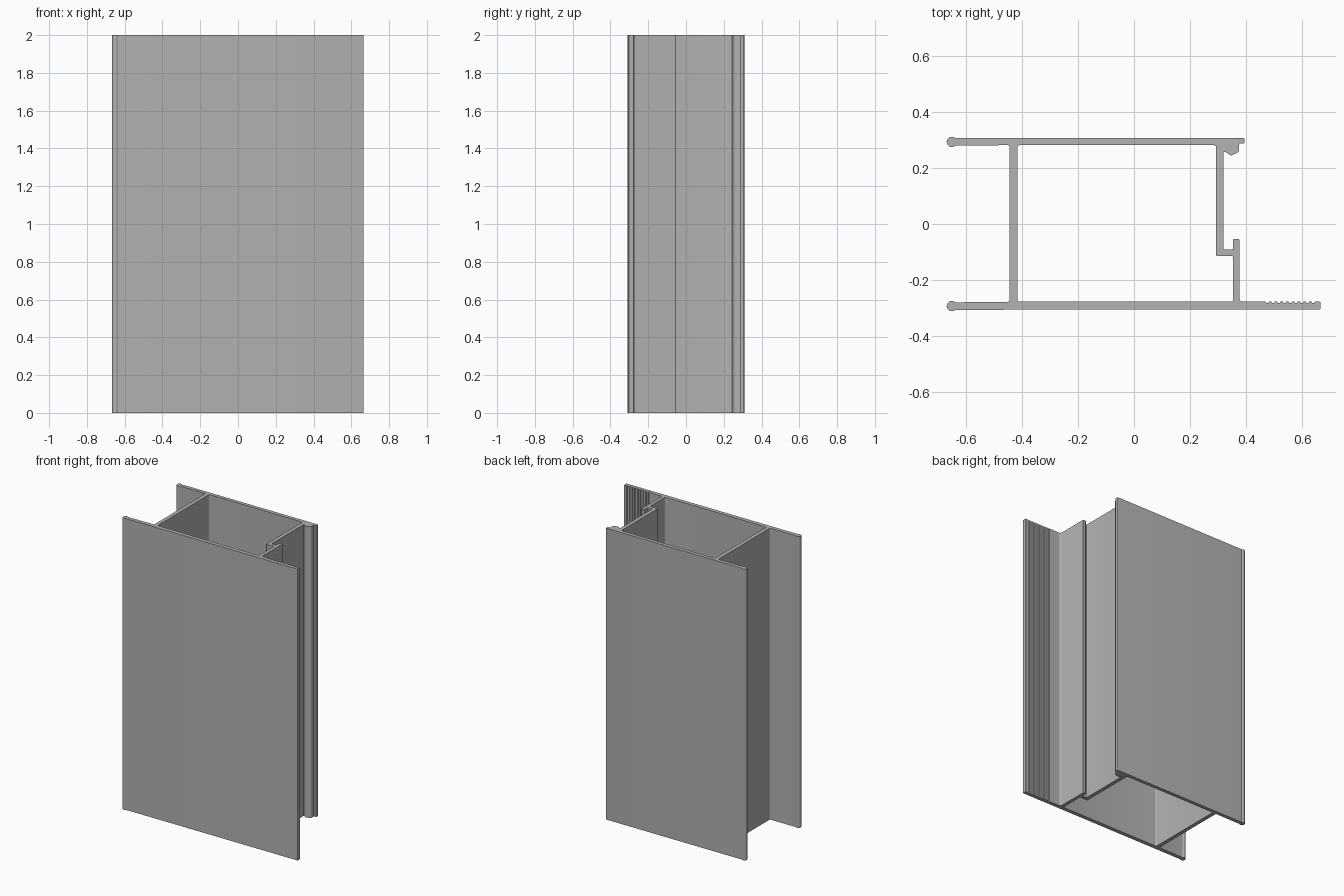
import bpy
from math import cos, sin, pi, radians
from mathutils import Vector

cube = bpy.data.objects.get("Cube")
if cube:
    bpy.data.objects.remove(cube, do_unlink=True)

HEIGHT = 2.0
BACK_OUT, BACK_IN = 0.307, 0.281      # back plate faces
FRONT_OUT, FRONT_IN = -0.304, -0.277  # front plate faces
BULB_X, BULB_R = -0.649, 0.0185
WALL_L, WALL_R = -0.443, -0.416       # left web

aluminium = bpy.data.materials.new("aluminium_grey")
aluminium.use_nodes = True
grey = (0.445, 0.445, 0.445, 1)
aluminium.diffuse_color = grey
aluminium.node_tree.nodes["Principled BSDF"].inputs["Base Color"].default_value = grey


def fillet(corners, steps=4):
    """Round each (x, y, radius) corner of a closed outline."""
    out = []
    for i, (x, y, r) in enumerate(corners):
        p = Vector((x, y))
        if r == 0:
            out.append(p)
            continue
        a = p + (Vector(corners[i - 1][:2]) - p).normalized() * r
        b = p + (Vector(corners[(i + 1) % len(corners)][:2]) - p).normalized() * r
        for k in range(steps + 1):
            t = k / steps
            out.append(a * (1 - t) ** 2 + p * 2 * t * (1 - t) + b * t * t)
    return out


def bulb(y, steps=16):
    """Rounded bead on the free edge, running from upper neck round to lower neck."""
    start, sweep = radians(46), radians(268)
    return [(BULB_X + BULB_R * cos(start + sweep * k / steps),
             y + BULB_R * sin(start + sweep * k / steps), 0) for k in range(steps + 1)]


# Fine grip grooves along the inner face of the front lip, right to left
grooves = []
for k in reversed(range(9)):
    x = 0.475 + 0.0205 * k
    grooves += [(x + 0.006, FRONT_IN, 0), (x + 0.003, FRONT_IN - 0.005, 0),
                (x - 0.003, FRONT_IN - 0.005, 0), (x - 0.006, FRONT_IN, 0)]

# Outer outline, counter-clockwise from the front bead
outer = bulb(-0.2925)
outer += [(0.665, FRONT_OUT, 0.004), (0.665, FRONT_IN, 0.004)] + grooves
# upright lip and stepped right web
outer += [(0.376, FRONT_IN, 0.013), (0.376, -0.053, 0.005), (0.353, -0.053, 0.005),
          (0.353, -0.090, 0.004), (0.319, -0.090, 0.004)]
# gasket hook and end of the back plate
outer += [(0.319, 0.257, 0.003), (0.325, 0.257, 0.002), (0.346, 0.243, 0.005),
          (0.375, 0.258, 0.004), (0.375, 0.286, 0.003), (0.393, 0.286, 0.003),
          (0.393, BACK_OUT, 0.004)]
# back bead, then the open channel on the left
outer += bulb(0.2925)
outer += [(WALL_L, BACK_IN, 0.008), (WALL_L, FRONT_IN, 0.008)]

# Hollow chamber
chamber = [(WALL_R, FRONT_IN, 0.01), (WALL_R, BACK_IN, 0.01), (0.293, BACK_IN, 0.01),
           (0.293, -0.114, 0.003), (0.353, -0.114, 0.004), (0.353, FRONT_IN, 0.008)]

# Extrude the section to full height
section = bpy.data.curves.new("frame_profile", "CURVE")
section.dimensions = "2D"
section.fill_mode = "BOTH"
section.extrude = HEIGHT / 2
for outline in (outer, chamber):
    points = fillet(outline)
    spline = section.splines.new("POLY")
    spline.points.add(len(points) - 1)
    for target, p in zip(spline.points, points):
        target.co = (p.x, p.y, 0, 1)
    spline.use_cyclic_u = True
section.materials.append(aluminium)

frame = bpy.data.objects.new("frame_profile", section)
bpy.context.collection.objects.link(frame)
frame.location.z = HEIGHT / 2
bpy.ops.object.select_all(action="DESELECT")
frame.select_set(True)
bpy.context.view_layer.objects.active = frame
bpy.ops.object.convert(target="MESH")

# Weld the caps to the sides
bpy.ops.object.mode_set(mode="EDIT")
bpy.ops.mesh.select_all(action="SELECT")
bpy.ops.mesh.remove_doubles(threshold=0.0002)
bpy.ops.mesh.normals_make_consistent(inside=False)
bpy.ops.object.mode_set(mode="OBJECT")
bpy.ops.object.shade_smooth_by_angle(angle=radians(30))
